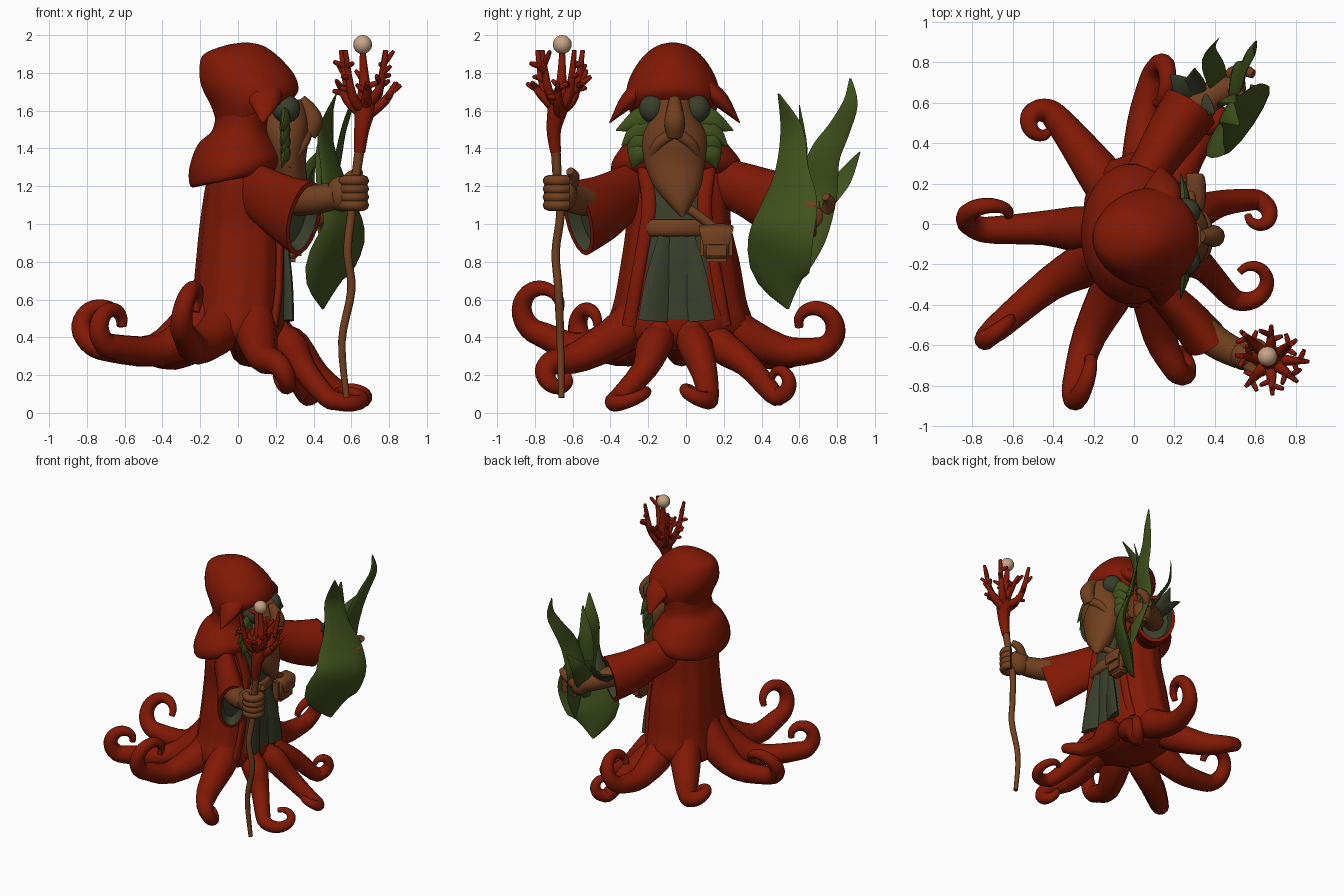
import bpy, bmesh, math, random
from mathutils import Vector

if bpy.data.objects.get("Cube"):
    bpy.data.objects.remove(bpy.data.objects["Cube"])
random.seed(7)
MID = -0.06  # sideways centre of the figure


def material(name, r, g, b):
    m = bpy.data.materials.new(name)
    m.diffuse_color = (r, g, b, 1)
    m.use_nodes = True
    bsdf = next(n for n in m.node_tree.nodes if n.type == 'BSDF_PRINCIPLED')
    bsdf.inputs["Base Color"].default_value = (r, g, b, 1)
    return m


RED = material("robe red", .22, .0095, .0015)
BROWN = material("skin brown", .168, .052, .014)
KELP = material("kelp green", .052, .085, .012)
TUNIC = material("tunic grey green", .042, .05, .024)
PEARL = material("pearl", .57, .37, .24)


def spline(pts, n=4):
    """Smooth path through tuples of any length."""
    pts = [Vector(p) for p in pts]
    out = []
    for i in range(len(pts) - 1):
        a, b, c, d = (pts[max(0, min(len(pts) - 1, i + k))] for k in (-1, 0, 1, 2))
        for s in range(n):
            t = s / n
            out.append(.5 * (2 * b + (c - a) * t + (2 * a - 5 * b + 4 * c - d) * t**2
                             + (3 * b - a - 3 * c + d) * t**3))
    return out + [pts[-1]]


def finish(bm, name, mats, angle=60):
    bmesh.ops.recalc_face_normals(bm, faces=bm.faces)
    me = bpy.data.meshes.new(name)
    bm.to_mesh(me)
    bm.free()
    for m in mats:
        me.materials.append(m)
    me.shade_smooth()
    me.set_sharp_from_angle(angle=math.radians(angle))
    ob = bpy.data.objects.new(name, me)
    bpy.context.collection.objects.link(ob)


def skin(bm, rings):
    rows = [[bm.verts.new(p) for p in ring] for ring in rings]
    n = len(rows[0])
    for a, b in zip(rows, rows[1:]):
        for i in range(n):
            bm.faces.new((a[i], a[(i + 1) % n], b[(i + 1) % n], b[i]))
    bm.faces.new(rows[0])
    return bm.faces.new(rows[-1])


def tube(name, pts, mat, flat=(1, 1), ref=None, sides=12, steps=4, lining=None):
    """Sweep an oval along points (x, y, z, radius); a lining hollows the far end."""
    path = spline(pts, steps)
    rings, normal = [], Vector(ref) if ref else None
    for i, p in enumerate(path):
        t = (path[min(i + 1, len(path) - 1)] - path[max(i - 1, 0)]).to_3d().normalized()
        if normal is None:
            normal = Vector((0, 0, 1)) if abs(t.z) < .9 else Vector((1, 0, 0))
        normal = (normal - t * normal.dot(t)).normalized()
        side, r = t.cross(normal), max(p[3], .003)
        rings.append([Vector(p[:3]) + r * (normal * flat[0] * math.cos(a) + side * flat[1] * math.sin(a))
                      for a in (math.tau * k / sides for k in range(sides))])
    bm = bmesh.new()
    cap = skin(bm, rings)
    if lining:
        bmesh.ops.recalc_face_normals(bm, faces=bm.faces)
        bmesh.ops.inset_region(bm, faces=[cap], thickness=.025)
        new = bmesh.ops.inset_region(bm, faces=[cap], thickness=.02, depth=-.07)
        for f in new["faces"] + [cap]:
            f.material_index = 1
    finish(bm, name, [mat] + ([lining] if lining else []))


def loft(name, rings, mats, sides=32, lobes=0, fold=0, rule=None):
    """Stack ovals given as (z, back x, front x, centre y, half width, forward tilt)."""
    rows = []
    for z, x0, x1, cy, ry, tilt in spline(rings):
        row = []
        for k in range(sides):
            a = math.tau * (k + .5) / sides
            w = 1 + fold * math.cos(lobes * a)
            row.append(((x0 + x1) / 2 + (x1 - x0) / 2 * w * math.cos(a),
                        cy + ry * w * math.sin(a), z + tilt * math.cos(a)))
        rows.append(row)
    bm = bmesh.new()
    skin(bm, rows)
    if rule:
        for f in bm.faces:
            f.material_index = rule(f.calc_center_median())
    finish(bm, name, mats)


def ball(name, centre, size, mat):
    bm = bmesh.new()
    bmesh.ops.create_uvsphere(bm, u_segments=16, v_segments=10, radius=1)
    bmesh.ops.scale(bm, vec=size, verts=bm.verts)
    bmesh.ops.translate(bm, vec=centre, verts=bm.verts)
    finish(bm, name, [mat])


# Robe, with the tunic showing in the front opening
def tunic_rule(c):
    return int(c.x > .1 and c.z > .49 and abs(c.y + .05) < .13 + .11 * (1.1 - c.z))


loft("robe", [(.33, -.17, .17, -.04, .2, 0), (.39, -.26, .24, -.04, .34, 0), (.47, -.26, .265, -.03, .38, 0),
              (.6, -.24, .265, -.03, .345, 0), (.8, -.22, .265, -.03, .31, 0), (1, -.2, .25, -.04, .275, 0),
              (1.2, -.17, .22, -.05, .28, 0), (1.32, -.14, .18, -.05, .24, 0), (1.4, -.1, .12, -.05, .14, 0)],
     [RED, TUNIC], sides=48, lobes=12, fold=.02, rule=tunic_rule)

# Collar and hood
loft("collar", [(1.24, -.19, .1, -.05, .24, .02), (1.24, -.25, .2, -.05, .33, .045),
                (1.32, -.26, .24, -.05, .345, .03), (1.42, -.215, .21, -.055, .28, 0),
                (1.5, -.135, .17, MID, .22, 0), (1.63, -.115, .18, MID, .22, 0)], [RED])
loft("hood", [(1.585, -.11, .285, -.07, .22, .07), (1.66, -.14, .32, -.07, .25, .045),
              (1.75, -.195, .31, -.07, .237, .02), (1.83, -.205, .27, -.07, .2, 0),
              (1.9, -.18, .2, -.07, .145, 0), (1.945, -.07, .13, -.07, .08, 0),
              (1.96, .02, .06, -.07, .02, 0)], [RED])

# Face and beard
loft("face_and_beard", [(1.04, .33, .35, -.02, .01, 0), (1.1, .25, .37, -.03, .06, 0),
                        (1.2, .2, .37, -.045, .125, 0), (1.32, .16, .36, MID, .16, 0),
                        (1.42, .14, .37, MID, .175, 0), (1.5, .12, .375, MID, .16, 0),
                        (1.57, .12, .37, MID, .12, 0), (1.66, .14, .34, MID, .09, 0)], [BROWN])
tube("nose", [(.33, MID, 1.66, .03), (.375, MID, 1.6, .045), (.395, MID, 1.54, .055),
              (.37, MID, 1.47, .045)], BROWN)

for s, side in ((-1, "right"), (1, "left")):
    ball(side + "_eye_patch", (.255, MID + s * .12, 1.61), (.075, .07, .075), TUNIC)
    tube(side + "_hood_point", [(.13, MID + s * .17, 1.72, .1), (.14, MID + s * .25, 1.65, .085),
                                (.13, MID + s * .345, 1.535, .005)], RED, (1, .5), (1, 0, 0))
    tube(side + "_moustache", [(.365, MID + s * .01, 1.48, .03), (.34, MID + s * .09, 1.42, .03),
                               (.27, MID + s * .15, 1.3, .008)], BROWN)
    # Leafy mane
    for k in range(4):
        z = 1.53 - .06 * k
        tube(f"{side}_mane_leaf_{k}", [(.24, MID + s * .1, z + .06, .05), (.25, MID + s * .19, z + .02, .06),
                                       (.23, MID + s * (.31 - .03 * k), z - .035 - .02 * (k % 2), .004)],
             KELP, (.45, 1), (1, 0, 0), sides=8)
    # Robe edge
    tube(side + "_robe_edge", [(.16, -.05 + s * .17, 1.3, .04), (.21, -.05 + s * .145, 1.1, .04),
                               (.22, -.05 + s * .175, .9, .035), (.215, -.05 + s * .22, .65, .035),
                               (.19, -.05 + s * .25, .46, .04)], RED, (.6, 1), (1, 0, 0))
    # Tunic flap
    tube(side + "_tunic_flap", [(.24, -.05 + s * .05, .93, .05), (.255, -.05 + s * .09, .7, .08),
                                (.255, -.05 + s * .11, .485, .1)], TUNIC, (.3, 1), (1, -s * .35, 0))

# Belt, strap and pouch
tube("belt", [(.025 + .235 * math.cos(a), -.05 + .27 * math.sin(a), .98, .045)
              for a in (-.62, -.35, 0, .35, .62)], BROWN, (1, .5))
tube("strap", [(.26, -.08, 1.14, .02), (.28, .03, 1.07, .025), (.28, .15, .98, .025)], BROWN)
bm = bmesh.new()
bmesh.ops.create_cube(bm, size=1)
bmesh.ops.scale(bm, vec=(.11, .17, .19), verts=bm.verts)
bmesh.ops.translate(bm, vec=(.28, .16, .895), verts=bm.verts)
bmesh.ops.bevel(bm, geom=bm.edges[:], offset=.03, segments=3, affect='EDGES')
finish(bm, "pouch", [BROWN], 40)
tube("pouch_flap", [(.26, .16, .99, .09), (.335, .16, .97, .09), (.345, .16, .89, .07)],
     BROWN, (.15, 1), (0, 0, 1))

# Arms and hands
tube("right_sleeve", [(-.02, -.18, 1.24, .13), (.12, -.32, 1.16, .15), (.25, -.45, 1.08, .18),
                      (.35, -.57, 1.03, .205)], RED, (1, .54), lining=TUNIC, sides=20)
tube("left_sleeve", [(-.01, .12, 1.25, .12), (.11, .32, 1.18, .14), (.2, .46, 1.12, .165),
                     (.28, .58, 1.09, .18)], RED, (1, .8), lining=TUNIC, sides=20)
tube("right_forearm", [(.26, -.46, 1.12, .08), (.4, -.58, 1.13, .08), (.53, -.65, 1.15, .07)], BROWN)
tube("left_forearm", [(.2, .46, 1.12, .08), (.35, .61, 1.08, .075), (.46, .67, 1.04, .07)], BROWN)
ball("right_palm", (.55, -.65, 1.16), (.085, .075, .095), BROWN)
ball("left_palm", (.48, .67, 1.03), (.075, .07, .085), BROWN)
for name, cx, cy, z0, start in (("right", .61, -.675, 1.1, 3.4), ("left", .55, .68, .965, 2.6)):
    for k in range(4):
        tube(f"{name}_finger_{k}", [(cx + .055 * math.cos(start + a), cy + .055 * math.sin(start + a),
                                     z0 + .043 * k, .03) for a in (0, 1, 2, 3, 3.8)], BROWN, sides=8)
    tube(name + "_thumb", [(cx - .07, cy + .06, z0 + .09, .035), (cx - .01, cy + .08, z0 + .15, .033),
                           (cx + .04, cy + .06, z0 + .18, .022)], BROWN, sides=8)

# Staff with coral head and pearl
tube("staff", [(.575, -.66, .08, .016), (.55, -.665, .38, .02), (.6, -.675, .65, .022), (.58, -.69, .85, .022),
               (.6, -.665, 1.05, .023), (.62, -.68, 1.22, .024), (.645, -.69, 1.4, .026)], BROWN, sides=8)
tube("coral_stem", [(.643, -.69, 1.38, .03), (.655, -.7, 1.5, .04), (.675, -.675, 1.63, .055),
                    (.67, -.66, 1.74, .03), (.66, -.655, 1.92, .015)], RED, sides=10)
for k in range(8):
    a = math.tau * (k + random.uniform(-.2, .2)) / 8
    d = Vector((math.cos(a), math.sin(a), 0))
    root = Vector((.675, -.67, random.uniform(1.56, 1.66)))
    reach, top = random.uniform(.13, .18), (1.75, 1.92)[k % 2]
    elbow = root + d * reach * .65 + Vector((0, 0, .08))
    tip = Vector((root.x, root.y, top)) + d * reach
    tube(f"coral_branch_{k}", [(*root, .035), (*elbow, .024), (*tip, .012)], RED, sides=8)
    for turn in (-1, 0, 1):
        out = Vector((math.cos(a + turn * 1.2), math.sin(a + turn * 1.2), random.uniform(0, 1.3)))
        start = elbow.lerp(tip, .4 + .25 * turn)
        tube(f"coral_twig_{k}_{turn}", [(*start, .016), (*(start + out * .035), .015),
                                        (*(start + out * .06), .01)], RED, sides=6, steps=2)
ball("pearl", (.66, -.655, 1.95), (.05, .05, .05), PEARL)

# Kelp fronds: facing direction, then points
fronds = [((.75, -.65, 0), [(.45, .54, .55, .008), (.47, .49, .75, .19), (.56, .51, .95, .2),
                            (.53, .55, 1.12, .17), (.49, .56, 1.3, .1), (.46, .56, 1.5, .07),
                            (.52, .49, 1.69, .006)]),
          ((1, -.15, 0), [(.55, .62, .72, .008), (.53, .66, .92, .08), (.49, .7, 1.15, .1),
                          (.53, .73, 1.35, .085), (.56, .81, 1.5, .06), (.6, .87, 1.64, .04),
                          (.59, .87, 1.77, .006)]),
          ((.8, -.6, 0), [(.45, .62, .92, .03), (.41, .73, 1.12, .07), (.37, .84, 1.25, .055),
                          (.42, .92, 1.38, .006)]),
          ((.45, -.9, 0), [(.46, .6, 1.2, .05), (.46, .62, 1.4, .05), (.5, .6, 1.63, .006)])]
for k, (facing, pts) in enumerate(fronds):
    tube(f"kelp_frond_{k}", pts, KELP, (.18, 1), facing)
# Ragged leaves at the left cuff
for k, (x, y, z) in enumerate(((.18, .74, 1.2), (.3, .77, 1.26), (.4, .55, 1.3))):
    tube(f"cuff_leaf_{k}", [(.3, .6, 1.08, .05), ((.3 + x) / 2, (.62 + y) / 2, 1.16, .055), (x, y, z, .004)],
         TUNIC, (.3, 1))

# Tentacles: middle point, end point, curl direction, curl radius
tentacles = [((-.45, -.02, .33), (-.69, -.03, .34), (0, .55, 1), .155),
             ((-.3, .42, .32), (-.39, .53, .3), (-.9, -.4, .45), .09),
             ((.05, .5, .33), (.08, .67, .33), (.35, 0, 1), .145),
             ((.42, .1, .2), (.58, .12, .08), (.2, -1, .4), .085),
             ((.35, -.22, .23), (.47, -.35, .085), (.4, .9, .25), .125),
             ((.13, -.56, .3), (.19, -.69, .27), (.5, .1, -1), .09),
             ((-.22, -.55, .34), (-.28, -.75, .41), (.25, .1, 1), .155),
             ((-.42, -.3, .33), (-.66, -.5, .35), (.1, 0, 1), .12),
             ((.28, .33, .25), (.36, .46, .1), (.2, .1, 1), .085)]
for k, (mid, end, curl, radius) in enumerate(tentacles):
    a = math.atan2(mid[1] + .04, mid[0])
    front = mid[0] > .2
    thick, drop = (.8, .15) if front else (1, 0)
    pts = [(.02 + r * math.cos(a), -.04 + r * math.sin(a), z - drop, w * thick)
           for r, z, w in ((.14, .74, .06), (.21, .57, .1), (.29, .44 + .4 * drop, .115))]
    pts += [(*mid, .085 * thick), (*end, .068 * thick)]
    pos, t = Vector(end), Vector(end) - Vector(mid)
    t.z *= .5
    t.normalize()
    u = Vector(curl)
    u = (u - t * u.dot(t)).normalized()
    for i in range(1, 9):
        phi = .62 * (i - .5)
        pos = pos + radius * .6 * (1 - .055 * i) * (math.cos(phi) * t + math.sin(phi) * u)
        pts.append((*pos, (.066 - .0055 * i) * thick))
    tube(f"tentacle_{k}", pts, RED, steps=3)
